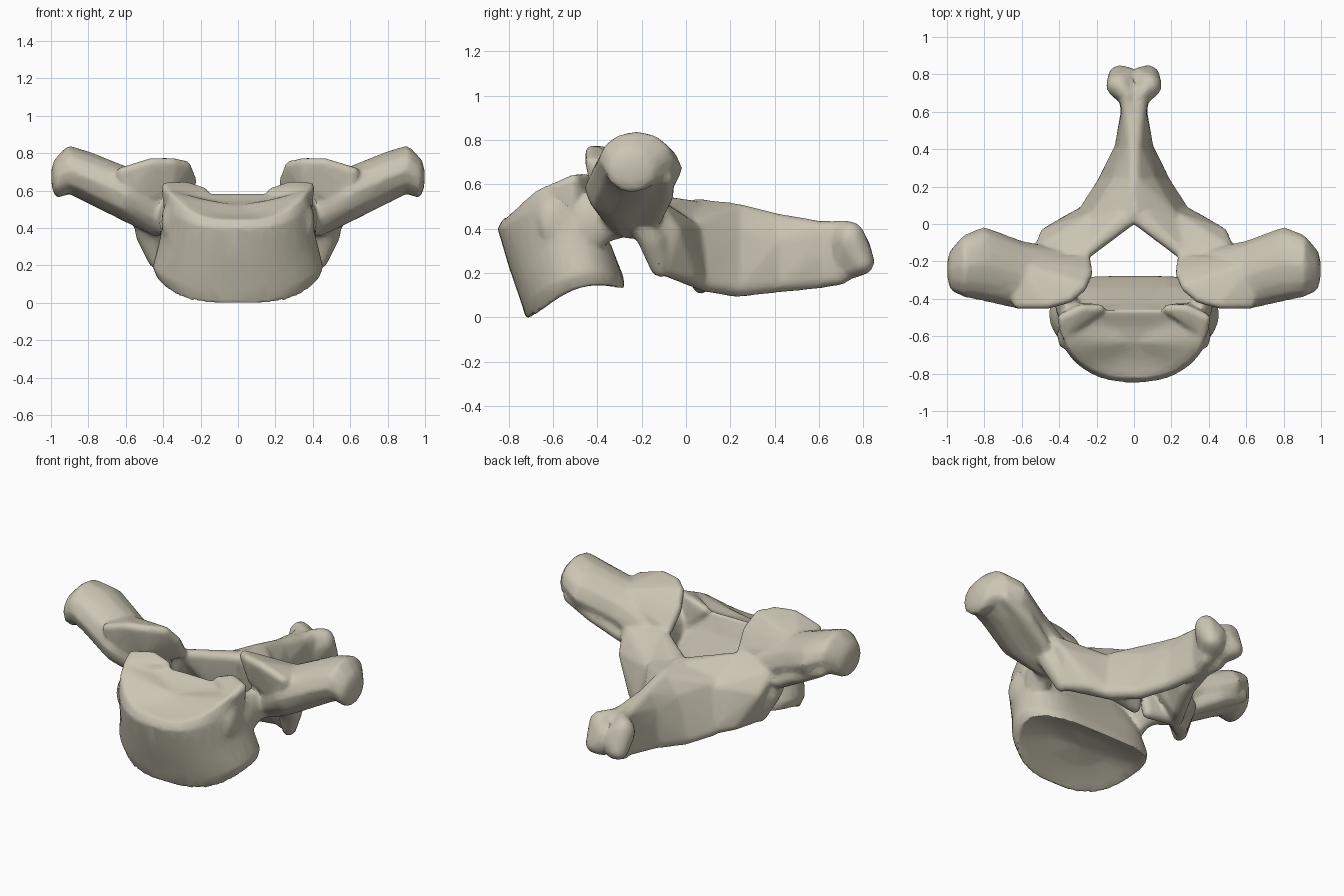
import bpy, bmesh, math
from mathutils import Vector, Matrix

cube = bpy.data.objects.get("Cube")
if cube:
    bpy.data.objects.remove(cube)

bone = bpy.data.materials.new("bone_tan")
bone.use_nodes = True
colour = (0.6, 0.56, 0.45, 1)
bone.diffuse_color = colour
bone.node_tree.nodes["Principled BSDF"].inputs["Base Color"].default_value = colour

bm = bmesh.new()


def hull(*blobs):
    """Wrap ellipsoids (centre, radii) in one convex skin, on both sides."""
    for side in (1, -1):
        tmp = bmesh.new()
        for centre, radii in blobs:
            r = radii if isinstance(radii, tuple) else (radii,) * 3
            place = Matrix.Translation(centre) @ Matrix.Diagonal((*r, 1))
            bmesh.ops.create_icosphere(tmp, subdivisions=2, radius=1, matrix=place)
        pts = [v.co * 1 for v in tmp.verts]
        tmp.free()
        verts = [bm.verts.new((side * p.x, p.y, p.z)) for p in pts]
        res = bmesh.ops.convex_hull(bm, input=verts)
        loose = [g for g in set(res["geom_interior"] + res["geom_unused"])
                 if isinstance(g, bmesh.types.BMVert) and not g.link_faces]
        bmesh.ops.delete(bm, geom=loose, context="VERTS")


def chain(*blobs):
    for a, b in zip(blobs, blobs[1:]):
        hull(a, b)


def plate(radius, *points):
    hull(*[(p, radius) for p in points])


# Body: tilted rings from the hollow underside to the hollow top
SIDES = 40


def ring(width, front, back, z_front, z_back, lift, notch, taper):
    out = []
    for i in range(SIDES):
        a = 2 * math.pi * i / SIDES
        c, s = math.cos(a), math.sin(a)
        c = math.copysign(abs(c) ** 0.85, c)
        t = (1 + s) / 2
        y = front + (back - front) * t - notch * max(0, s) ** 6
        z = z_front + (z_back - z_front) * t + lift * c ** 4
        out.append(Vector((width * c * (1 - taper * (1 - t)), y, z)))
    return out


def inset(points, scale, dz):
    mid = sum(points, Vector()) / SIDES
    return [mid + (p - mid) * scale + Vector((0, 0, dz)) for p in points]


low = ring(0.45, -0.725, -0.24, 0, 0.14, 0.07, 0.04, 0.08)
top = ring(0.42, -0.83, -0.44, 0.455, 0.6, 0.08, 0.03, 0.24)
rings = [inset(low, 0.03, 0.06), inset(low, 0.5, 0.05), inset(low, 0.85, 0.02), low,
         ring(0.475, -0.75, -0.25, 0.08, 0.2, 0.06, 0.04, 0.08),
         ring(0.45, -0.805, -0.28, 0.24, 0.34, 0.05, 0.07, 0.14),
         ring(0.43, -0.855, -0.38, 0.41, 0.49, 0.07, 0.05, 0.2),
         top, inset(top, 0.85, -0.01), inset(top, 0.5, -0.025), inset(top, 0.03, -0.03)]
loops = [[bm.verts.new(p) for p in r] for r in rings]
for a, b in zip(loops, loops[1:]):
    for i in range(SIDES):
        j = (i + 1) % SIDES
        bm.faces.new((a[i], a[j], b[j], b[i]))
bm.faces.new(loops[0][::-1])
bm.faces.new(loops[-1])

# Raised side lips and rib facets on the body
plate(0.025, (0.37, -0.59, 0.595), (0.385, -0.51, 0.63), (0.28, -0.46, 0.635),
      (0.18, -0.46, 0.6), (0.3, -0.45, 0.48), (0.37, -0.52, 0.48))
hull(((0.375, -0.6, 0.44), (0.035, 0.075, 0.1)), ((0.34, -0.55, 0.45), (0.04, 0.06, 0.08)))

# Pedicles
chain(((0.36, -0.45, 0.43), (0.06, 0.08, 0.14)),
      ((0.37, -0.36, 0.46), (0.06, 0.08, 0.11)),
      ((0.42, -0.24, 0.5), (0.1, 0.09, 0.12)))

# Transverse processes, ending in flat facets
chain(((0.43, -0.26, 0.5), (0.1, 0.13, 0.14)),
      ((0.6, -0.28, 0.59), (0.07, 0.185, 0.15)),
      ((0.8, -0.22, 0.68), (0.06, 0.2, 0.14)),
      ((0.9, -0.23, 0.72), (0.06, 0.17, 0.13)),
      ((0.965, -0.25, 0.68), (0.035, 0.12, 0.11)))
plate(0.04, (0.55, -0.15, 0.46), (0.72, -0.1, 0.56), (0.88, -0.1, 0.64),
      (0.8, -0.3, 0.62), (0.6, -0.3, 0.5))

# Upper joint plates, leaning forward and running into the processes
plate(0.03, (0.25, -0.27, 0.66), (0.28, -0.34, 0.74), (0.35, -0.4, 0.755),
      (0.46, -0.43, 0.755), (0.62, -0.43, 0.705), (0.26, -0.2, 0.56),
      (0.64, -0.22, 0.68), (0.42, -0.3, 0.5), (0.36, -0.37, 0.62), (0.58, -0.4, 0.56))

# Pillars running down to the lower joint lugs
chain(((0.45, -0.23, 0.53), (0.13, 0.1, 0.09)),
      ((0.47, -0.16, 0.37), (0.08, 0.07, 0.06)),
      ((0.44, -0.12, 0.24), (0.04, 0.05, 0.05)))

# Laminae: a curved shield sloping out from the midline
plate(0.035, (0, 0.035, 0.5), (0.06, 0.035, 0.5), (0.26, -0.16, 0.53),
      (0.05, 0.06, 0.15), (0.22, 0.08, 0.16), (0.22, 0.03, 0.4))
plate(0.035, (0.27, -0.16, 0.53), (0.5, -0.14, 0.51), (0.22, 0.08, 0.16),
      (0.43, -0.1, 0.23), (0.35, 0.01, 0.2), (0.47, -0.06, 0.4), (0.22, 0.03, 0.4))

# Spinous process, with a thin ridge above and a two-lobed tip
stations = [[(0, 0.04, 0.5), (0.24, 0.08, 0.17), (0.19, 0.04, 0.42)],
            [(0, 0.22, 0.48), (0.15, 0.22, 0.145), (0.08, 0.22, 0.38)],
            [(0, 0.4, 0.435), (0.06, 0.4, 0.165), (0.04, 0.4, 0.35)],
            [(0.02, 0.6, 0.4), (0.015, 0.6, 0.185), (0.025, 0.6, 0.3)]]
for a, b in zip(stations, stations[1:]):
    plate(0.045, *a, *b)
plate(0.045, *stations[-1], (0.04, 0.69, 0.2), (0.04, 0.7, 0.4), (0.02, 0.77, 0.26))
hull(((0.03, 0.67, 0.31), (0.04, 0.05, 0.14)), ((0.08, 0.735, 0.36), (0.07, 0.07, 0.085)),
     ((0.075, 0.785, 0.26), (0.065, 0.06, 0.06)), ((0.03, 0.765, 0.29), (0.05, 0.07, 0.1)))

bmesh.ops.recalc_face_normals(bm, faces=bm.faces)
mesh = bpy.data.meshes.new("vertebra")
bm.to_mesh(mesh)
bm.free()
mesh.materials.append(bone)
obj = bpy.data.objects.new("vertebra", mesh)
bpy.context.collection.objects.link(obj)
for o in bpy.context.selected_objects:
    o.select_set(False)
bpy.context.view_layer.objects.active = obj
obj.select_set(True)

# Fuse the parts into one bone, soften the joins and thin the mesh
fuse = obj.modifiers.new("fuse", "REMESH")
fuse.mode = "VOXEL"
fuse.voxel_size = 0.012
soften = obj.modifiers.new("soften", "SMOOTH")
soften.factor = 0.5
soften.iterations = 6
thin = obj.modifiers.new("thin", "DECIMATE")
thin.ratio = 0.12
for name in ("fuse", "soften", "thin"):
    bpy.ops.object.modifier_apply(modifier=name)

# Stand it on the floor, centred
mesh = obj.data
if not mesh.materials:
    mesh.materials.append(bone)
cols = list(zip(*[v.co for v in mesh.vertices]))
lo, hi = [min(c) for c in cols], [max(c) for c in cols]
mesh.transform(Matrix.Translation((-(lo[0] + hi[0]) / 2, -(lo[1] + hi[1]) / 2, -lo[2])))
bpy.ops.object.shade_smooth_by_angle(angle=math.radians(35))
